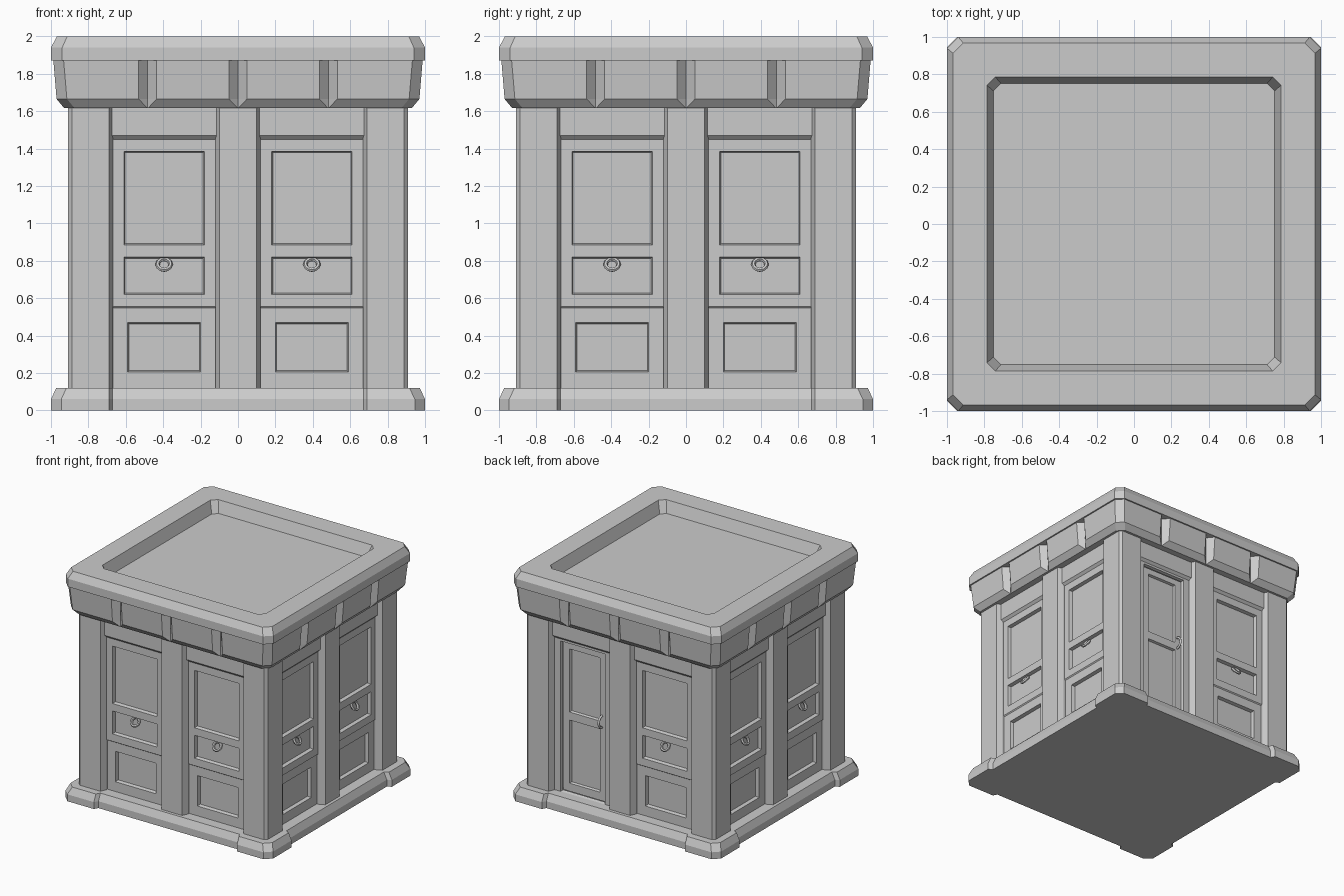
import bpy, bmesh, math
from mathutils import Matrix, Vector

if "Cube" in bpy.data.objects:
    bpy.data.objects.remove(bpy.data.objects["Cube"])

BAY = 0.395      # bay centre offset from the middle pillar
HALF = 0.285     # bay half width


def turn(k):
    """Rotation that carries the front to side k."""
    return Matrix.Rotation(k * math.pi / 2, 4, 'Z')


def finish(bm, name, side=0, solid=True):
    """Turn a bmesh into an object, rotated to one of the four sides."""
    if solid:
        bmesh.ops.recalc_face_normals(bm, faces=bm.faces)
    bm.transform(turn(side))
    me = bpy.data.meshes.new(name)
    bm.to_mesh(me)
    bm.free()
    ob = bpy.data.objects.new(name, me)
    bpy.context.collection.objects.link(ob)
    return ob


def loft(name, rings, side=0):
    """Skin equal-length rings of 3D points and cap both ends."""
    bm = bmesh.new()
    vs = [[bm.verts.new(p) for p in r] for r in rings]
    n = len(vs[0])
    for a, b in zip(vs, vs[1:]):
        for i in range(n):
            j = (i + 1) % n
            bm.faces.new((a[i], a[j], b[j], b[i]))
    bm.faces.new(vs[0][::-1])
    bm.faces.new(vs[-1])
    return finish(bm, name, side)


def around(pts, z):
    """Repeat one side's outline points on all four sides."""
    return [turn(k) @ Vector((x, y, z)) for k in range(4) for x, y in pts]


def prism(name, plan, z0, z1, side=0):
    return loft(name, [[(x, y, z) for x, y in plan] for z in (z0, z1)], side)


def bar(name, profile, x0, x1, side):
    """Extrude a (y, z) profile along x."""
    return loft(name, [[(x, y, z) for y, z in profile] for x in (x0, x1)], side)


def panel_plate(name, cx, y, xs, zs, cells, depth, side, hole=False):
    """Flat plate split by grid lines; the chosen cells are sunk with sloped rims."""
    bm = bmesh.new()
    g = [[bm.verts.new((cx + x, y, z)) for x in xs] for z in zs]
    sunk = []
    for j in range(len(zs) - 1):
        for i in range(len(xs) - 1):
            f = bm.faces.new((g[j][i], g[j][i + 1], g[j + 1][i + 1], g[j + 1][i]))
            if (i, j) in cells:
                sunk.append(f)
    bm.normal_update()
    bmesh.ops.inset_individual(bm, faces=sunk, thickness=0.01, depth=-depth)
    if hole:
        bmesh.ops.delete(bm, geom=sunk, context='FACES')
    return finish(bm, name, side, solid=False)


# Plinth with projecting corner blocks
def plinth_ring(e, z):
    s, c = 0.035, 0.055
    return around([(c - e, -e), (-0.69, -e), (-0.67, s - e),
                   (0.67, s - e), (0.69, -e), (e - c, -e)], z)


loft("plinth", [plinth_ring(1, 0), plinth_ring(1, 0.06), plinth_ring(0.972, 0.12)])

# Inner core
prism("core", [(-.79, -.79), (.79, -.79), (.79, .79), (-.79, .79)], 0.1, 1.7)


# Frieze with three V grooves per side
def frieze_ring(e, w, z):
    pts = [(0.055 - e, -e)]
    for u in (-0.483, 0, 0.483):
        pts += [(u - w, -e), (u, -0.93), (u + w, -e)]
    return around(pts + [(e - 0.055, -e)], z)


loft("frieze", [frieze_ring(0.93, 0.003, 1.617), frieze_ring(0.97, 0.048, 1.665),
                frieze_ring(0.988, 0.048, 1.88)])

# Cornice slab with sunken roof
loft("cornice_roof", [around([(c - e, -e), (e - c, -e)], z) for e, c, z in (
    (1, .06, 1.87), (1, .06, 1.94), (.968, .055, 2.0), (.787, .045, 2.0), (.752, .04, 1.9))])


def shop_bay(cx, k):
    # Upper board with window and drawer panels
    panel_plate("shop_panel", cx, -0.855, (-HALF, -.215, .215, HALF),
                (.555, .62, .82, .885, 1.385, 1.46), {(1, 1), (1, 3)}, 0.03, k)
    # Lower board
    panel_plate("lower_panel", cx, -0.845, (-HALF, -.195, .195, HALF),
                (.1, .205, .47, .56), {(1, 1)}, 0.03, k)
    bar("ledge", [(-.855, .56), (-.845, .548), (-.84, .548), (-.84, .56)],
        cx - HALF, cx + HALF, k)
    # Tilted pull ring
    bpy.ops.mesh.primitive_torus_add(major_segments=12, minor_segments=6,
                                     major_radius=0.035, minor_radius=0.012)
    ring = bpy.context.object
    ring.name = "pull_ring"
    ring.data.transform(turn(k) @ Matrix.Translation((cx, -0.85, 0.78))
                        @ Matrix.Rotation(math.radians(55), 4, 'X'))


def door_bay(cx, k):
    # Door surround with open recess
    panel_plate("door_surround", cx, -0.855, (-HALF, -.215, .215, HALF),
                (.1, .12, 1.43, 1.46), {(1, 1)}, 0.025, k, hole=True)
    # Door leaf with two panels
    panel_plate("door_leaf", cx, -0.83, (-.205, -.145, .145, .205),
                (.13, .2, .75, .82, 1.37, 1.42), {(1, 1), (1, 3)}, 0.02, k)
    # Curved door handle
    cu = bpy.data.curves.new("door_handle", 'CURVE')
    cu.dimensions = '3D'
    cu.bevel_depth, cu.bevel_resolution, cu.use_fill_caps = 0.01, 1, True
    sp = cu.splines.new('POLY')
    sp.points.add(6)
    for i, p in enumerate(sp.points):
        a = math.pi * i / 6
        v = turn(k) @ Vector((cx + .165, -.83 - .045 * math.sin(a), .82 + .05 * math.cos(a)))
        p.co = (v.x, v.y, v.z, 1)
    bpy.context.collection.objects.link(bpy.data.objects.new("door_handle", cu))


for k in range(4):
    # Corner and middle pillars
    prism("corner_pillar", [(.668, -.66), (.668, -.862), (.69, -.91), (.888, -.91), (.91, -.888),
                            (.91, -.69), (.862, -.668), (.66, -.668)], 0.1, 1.64, k)
    prism("middle_pillar", [(-.12, -.7), (-.12, -.862), (-.098, -.91), (.098, -.91),
                            (.12, -.862), (.12, -.7)], 0.1, 1.64, k)
    for cx in (-BAY, BAY):
        # Lintel over each bay
        bar("lintel", [(-.7, 1.64), (-.875, 1.64), (-.875, 1.47), (-.853, 1.447), (-.7, 1.447)],
            cx - HALF, cx + HALF, k)
        if k == 2 and cx < 0:
            door_bay(cx, k)
        else:
            shop_bay(cx, k)
